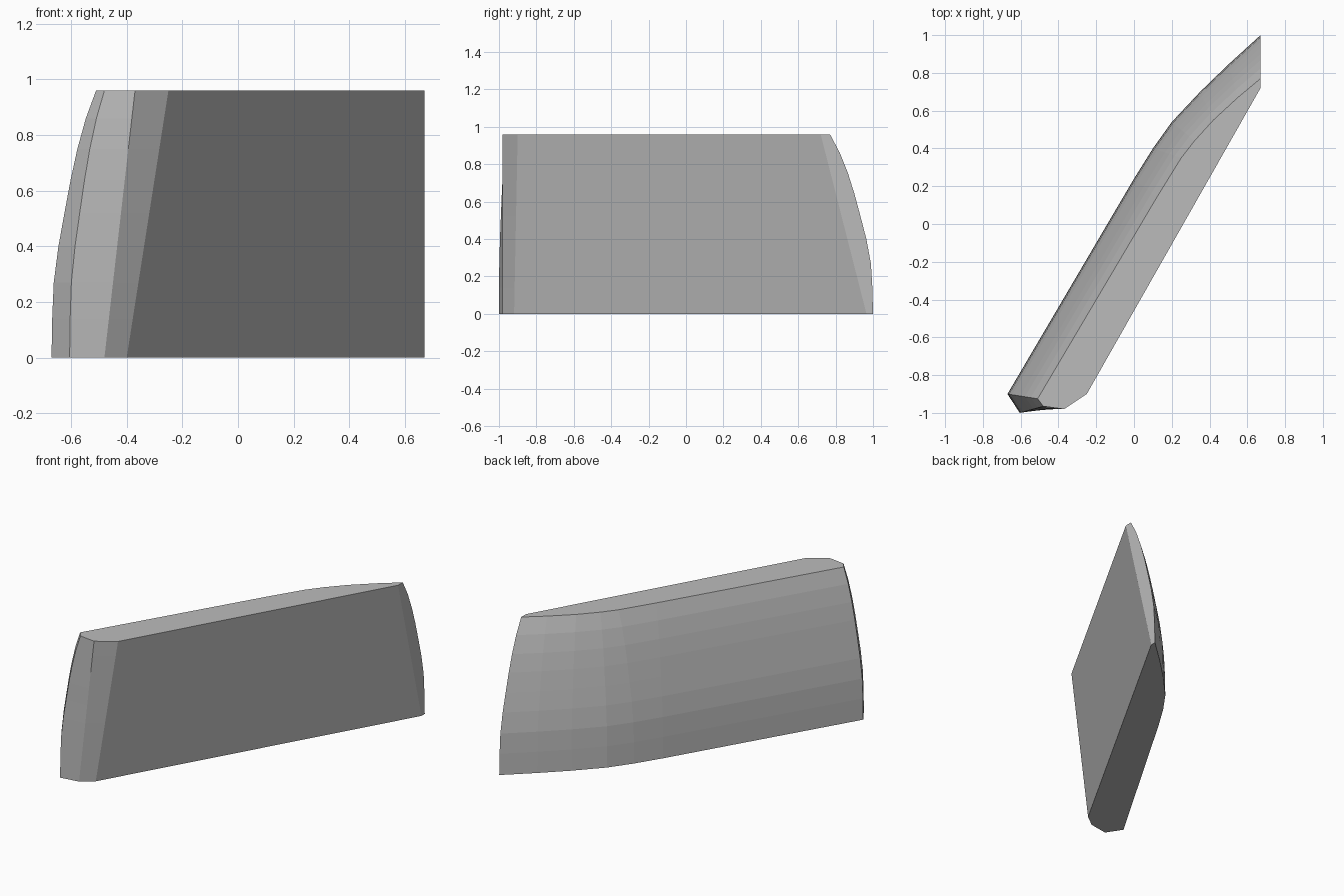
import bpy, bmesh
from mathutils import Vector

if "Cube" in bpy.data.objects:
    bpy.data.objects.remove(bpy.data.objects["Cube"])

H = 0.96

# Plan outlines at the foot and at the top, in matching order
foot = [(0.67, 0.965), (-0.40, -0.919), (-0.48, -0.98), (-0.605, -1.0), (-0.67, -0.90),
        (0.0, 0.24), (0.10, 0.40), (0.20, 0.54), (0.35, 0.70), (0.50, 0.845), (0.67, 1.0)]
top = [(0.67, 0.72), (-0.25, -0.90), (-0.37, -0.98), (-0.48, -0.965), (-0.51, -0.925),
       (0.12, 0.14), (0.25, 0.35), (0.32, 0.44), (0.42, 0.55), (0.55, 0.67), (0.67, 0.77)]

# Height of each layer and how far the bulging back has moved to the top outline
layers = [(0.0, 0.0), (0.14, 0.015), (0.27, 0.05), (0.40, 0.155),
          (0.52, 0.29), (0.64, 0.43), (0.75, 0.58), (0.86, 0.77), (H, 1.0)]

bm = bmesh.new()
rings = []
for z, bulge in layers:
    ring = []
    for i, (a, b) in enumerate(zip(foot, top)):
        f = z / H if i < 3 else bulge      # flat front leans straight, back curves
        p = Vector(a).lerp(Vector(b), f)
        ring.append(bm.verts.new((p.x, p.y, z)))
    rings.append(ring)

# Sides and caps
n = len(foot)
for lo, hi in zip(rings, rings[1:]):
    for i in range(n):
        j = (i + 1) % n
        bm.faces.new((lo[i], lo[j], hi[j], hi[i]))
bm.faces.new(rings[0])
bm.faces.new(rings[-1])
bmesh.ops.recalc_face_normals(bm, faces=bm.faces)

mesh = bpy.data.meshes.new("leaning_slab")
bm.to_mesh(mesh)
bm.free()
slab = bpy.data.objects.new("leaning_slab", mesh)
bpy.context.collection.objects.link(slab)

# Single plain grey
grey = bpy.data.materials.new("light grey")
grey.diffuse_color = (0.5, 0.5, 0.5, 1.0)
grey.use_nodes = True
grey.node_tree.nodes["Principled BSDF"].inputs["Base Color"].default_value = grey.diffuse_color
mesh.materials.append(grey)
